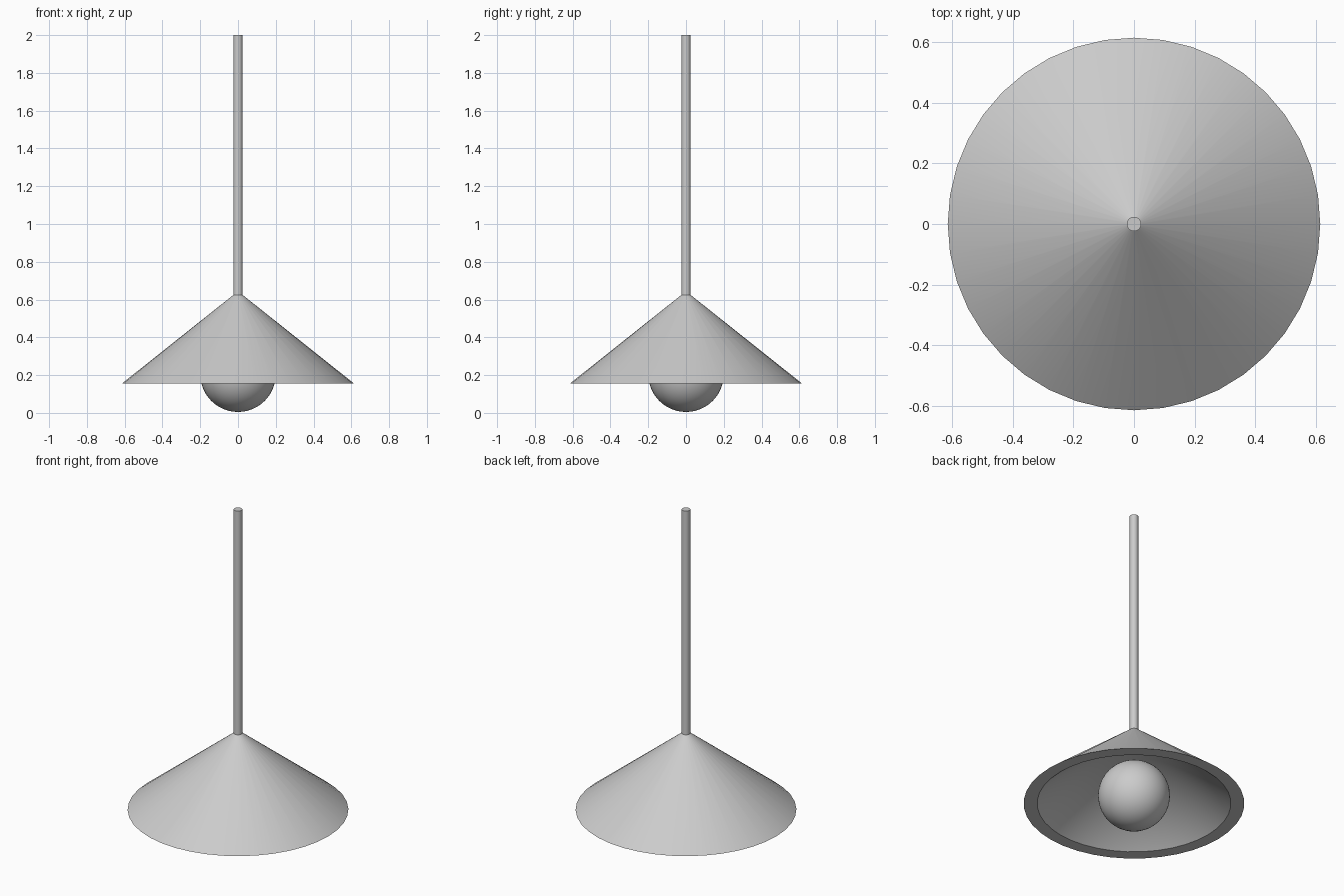
import bpy
import bmesh
import math

SIDES = 40

cube = bpy.data.objects.get("Cube")
if cube:
    bpy.data.objects.remove(cube, do_unlink=True)

grey = bpy.data.materials.new("light grey")
grey.use_nodes = True
colour = (0.6, 0.6, 0.6, 1)
grey.diffuse_color = colour
grey.node_tree.nodes["Principled BSDF"].inputs["Base Color"].default_value = colour


def finish(obj, name):
    """Name a part, colour it and shade it smooth with sharp edges kept."""
    obj.name = name
    obj.data.materials.append(grey)
    bpy.ops.object.select_all(action="DESELECT")
    obj.select_set(True)
    bpy.context.view_layer.objects.active = obj
    bpy.ops.object.shade_smooth_by_angle(angle=math.radians(30))


def lathe(name, profile):
    """Spin an (r, z) profile around the z axis."""
    bm = bmesh.new()
    verts = [bm.verts.new((r, 0, z)) for r, z in profile]
    edges = [bm.edges.new(pair) for pair in zip(verts, verts[1:])]
    bmesh.ops.spin(bm, geom=verts + edges, cent=(0, 0, 0), axis=(0, 0, 1),
                   angle=math.tau, steps=SIDES, use_merge=True)
    bmesh.ops.remove_doubles(bm, verts=bm.verts, dist=0.0001)
    bmesh.ops.recalc_face_normals(bm, faces=bm.faces)
    mesh = bpy.data.meshes.new(name)
    bm.to_mesh(mesh)
    bm.free()
    obj = bpy.data.objects.new(name, mesh)
    bpy.context.collection.objects.link(obj)
    finish(obj, name)


# Hollow conical shade with a flat rim
lathe("shade", [(0, 0.625), (0.024, 0.625), (0.615, 0.155), (0.54, 0.155), (0, 0.585)])

# Hanging rod
bpy.ops.mesh.primitive_cylinder_add(vertices=32, radius=0.024, depth=1.38, location=(0, 0, 1.31))
finish(bpy.context.object, "rod")

# Round bulb
bpy.ops.mesh.primitive_uv_sphere_add(segments=48, ring_count=24, radius=0.2, location=(0, 0, 0.205))
finish(bpy.context.object, "bulb")
